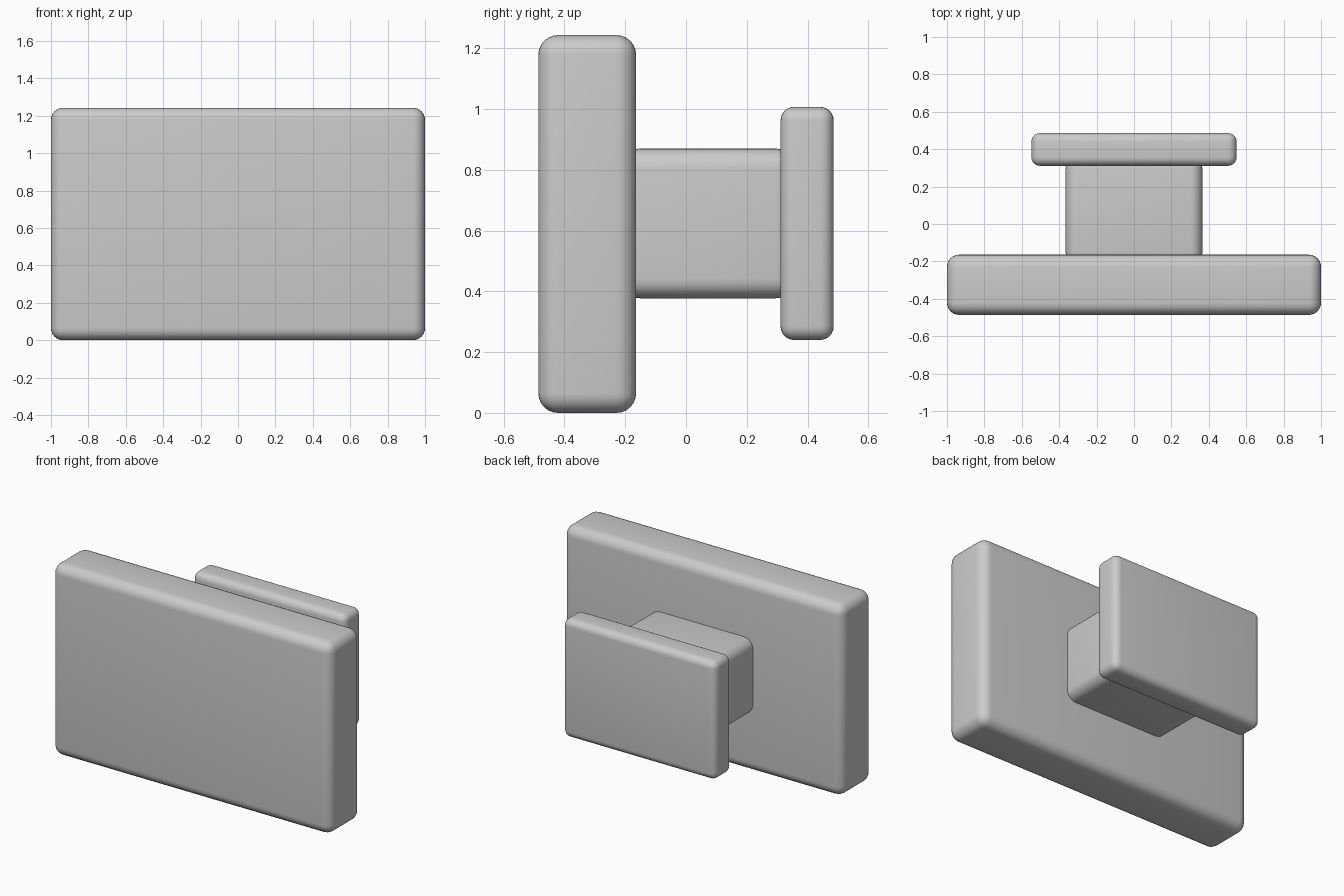
import bpy
import math

if "Cube" in bpy.data.objects:
    bpy.data.objects.remove(bpy.data.objects["Cube"])


def rounded_box(name, x, y, z, radius):
    """Box between the given (min, max) ranges with rounded edges."""
    ranges = (x, y, z)
    bpy.ops.mesh.primitive_cube_add(size=1, location=[(a + b) / 2 for a, b in ranges])
    ob = bpy.context.object
    ob.name = name
    ob.scale = [b - a for a, b in ranges]
    bpy.ops.object.transform_apply(location=False, rotation=False, scale=True)
    bevel = ob.modifiers.new("rounded_edges", "BEVEL")
    bevel.width = radius
    bevel.segments = 6
    bpy.ops.object.modifier_apply(modifier=bevel.name)
    bpy.ops.object.shade_smooth_by_angle(angle=math.radians(35))
    return ob


# Large front slab
rounded_box("front_panel", (-1, 1), (-0.486, -0.164), (0, 1.243), 0.065)
# Connecting block, its ends sunk into both slabs
rounded_box("neck", (-0.366, 0.366), (-0.215, 0.36), (0.377, 0.87), 0.065)
# Small rear slab
rounded_box("mounting_plate", (-0.548, 0.548), (0.311, 0.486), (0.24, 1.007), 0.045)
